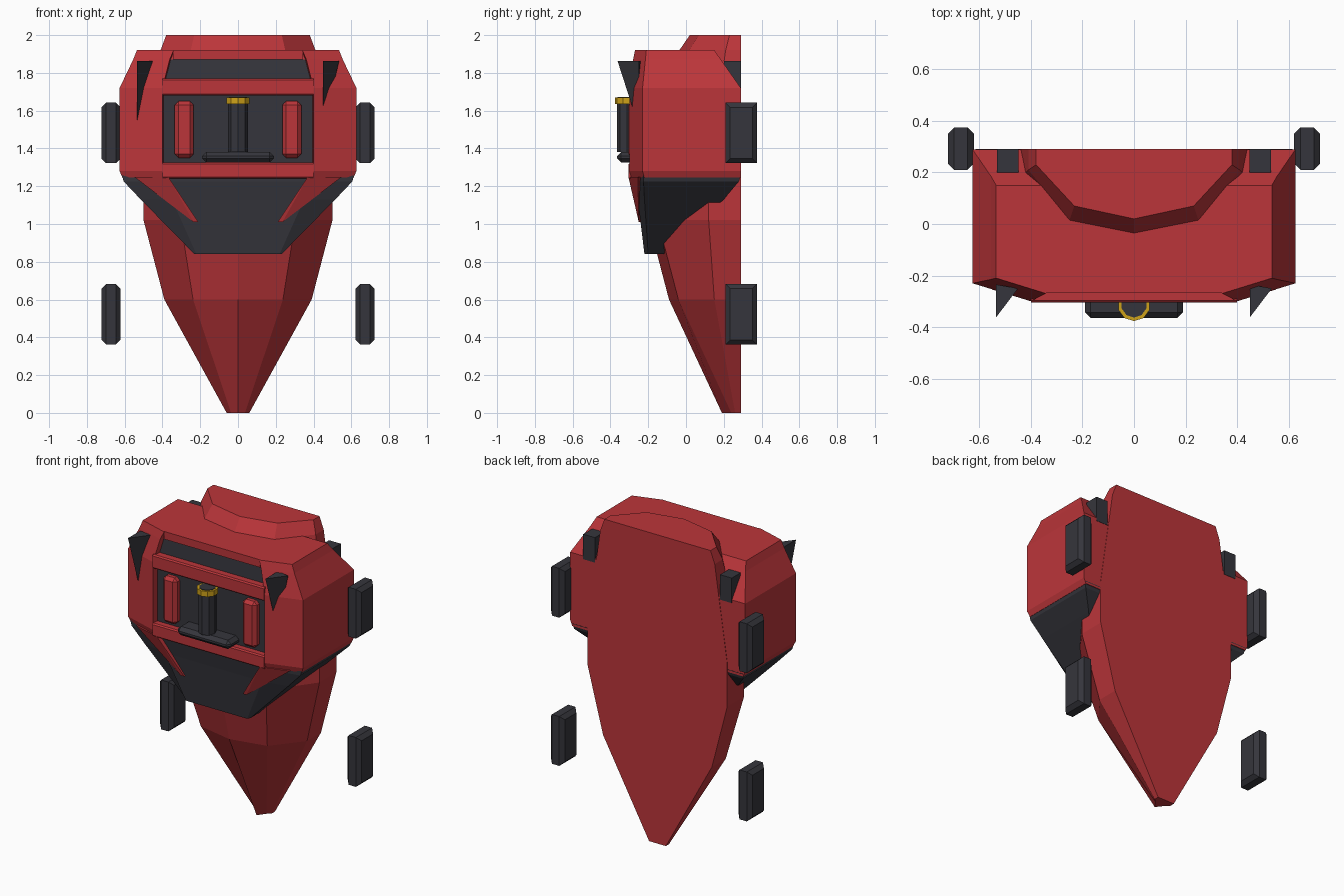
import bpy, bmesh, math
from mathutils import Vector

cube = bpy.data.objects.get("Cube")
if cube:
    bpy.data.objects.remove(cube)


def material(name, rgb):
    m = bpy.data.materials.new(name)
    m.use_nodes = True
    m.diffuse_color = (*rgb, 1)
    m.node_tree.nodes["Principled BSDF"].inputs["Base Color"].default_value = (*rgb, 1)
    return m


RED = material("red paint", (0.50, 0.036, 0.042))
DARK = material("dark grey", (0.036, 0.036, 0.045))
GOLD = material("yellow", (0.62, 0.36, 0.01))


def finish(name, bm, *mats):
    bmesh.ops.recalc_face_normals(bm, faces=bm.faces)
    mesh = bpy.data.meshes.new(name)
    bm.to_mesh(mesh)
    bm.free()
    for m in mats:
        mesh.materials.append(m)
    ob = bpy.data.objects.new(name, mesh)
    bpy.context.collection.objects.link(ob)
    return ob


def loft(name, rings, *mats):
    """Skin through (z, half outline) rings, each mirrored across x = 0."""
    bm = bmesh.new()
    loops = []
    for z, half in rings:
        full = half + [(-x, y) for x, y in reversed(half) if x > 0]
        loops.append([bm.verts.new((x, y, z)) for x, y in full])
    for a, b in zip(loops, loops[1:]):
        for i in range(len(a)):
            j = (i + 1) % len(a)
            bm.faces.new((a[i], a[j], b[j], b[i]))
    bm.faces.new(loops[0])
    bm.faces.new(loops[-1])
    return finish(name, bm, *mats)


def hull(name, points, mat):
    bm = bmesh.new()
    for p in points:
        bm.verts.new(p)
    bmesh.ops.convex_hull(bm, input=bm.verts)
    bmesh.ops.dissolve_limit(bm, angle_limit=0.01, verts=bm.verts, edges=bm.edges)
    return finish(name, bm, mat)


def box(name, lo, hi, mat, bevel=0, axes="xyz"):
    """Box between two corners; edges along the given axes are chamfered."""
    lo, hi = Vector(lo), Vector(hi)
    bm = bmesh.new()
    bmesh.ops.create_cube(bm, size=1)
    for v in bm.verts:
        v.co = (lo + hi) / 2 + v.co * (hi - lo)
    if bevel:
        keep = ["xyz".index(a) for a in axes]
        edges = [e for e in bm.edges
                 if any(abs((e.verts[0].co - e.verts[1].co)[k]) > 1e-5 for k in keep)]
        bmesh.ops.bevel(bm, geom=edges, offset=bevel, segments=1, affect="EDGES")
    return finish(name, bm, mat)


def rod(name, radius, sides, y, z0, z1, mat):
    bm = bmesh.new()
    bmesh.ops.create_cone(bm, cap_ends=True, segments=sides, radius1=radius,
                          radius2=radius, depth=z1 - z0)
    bmesh.ops.translate(bm, verts=bm.verts, vec=(0, y, (z0 + z1) / 2))
    return finish(name, bm, mat)


# Tapering hull with a flat back: z, half width, front y, side y
BACK = 0.292
sections = [(0, 0.06, 0.19, 0.26), (0.6, 0.39, -0.09, 0.15), (1.02, 0.50, -0.2, 0.12),
            (1.3, 0.50, -0.2, 0.12), (1.92, 0.41, -0.035, 0.21), (2, 0.38, 0.02, 0.23)]
loft("tapered_hull",
     [(z, [(0, yf), (0.61 * w, yf + 0.05), (w, ys), (w, BACK)]) for z, w, yf, ys in sections],
     RED)

# Upper body with a sunken front centre: z, inner x, outer x, centre y, front y, side y, back y
body_rows = [(1.245, 0.39, 0.612, -0.26, -0.29, -0.22, 0.29),
             (1.28, 0.395, 0.627, -0.26, -0.30, -0.23, 0.29),
             (1.72, 0.395, 0.627, -0.26, -0.30, -0.23, 0.29),
             (1.87, 0.357, 0.555, -0.245, -0.28, -0.215, 0.185),
             (1.92, 0.336, 0.535, -0.24, -0.27, -0.21, 0.15)]
body = loft("upper_body",
            [(z, [(xi, yc), (xi + 0.005, yf), (xo, ys), (xo, yb)])
             for z, xi, xo, yc, yf, ys, yb in body_rows], RED, DARK)
for f in body.data.polygons:
    if f.normal.y < -0.9 and abs(f.center.x) < 0.1 and f.center.z < 1.87:
        f.material_index = 1

# Frame around the sunken front panel
for name, z0, z1 in (("lower_front_bar", 1.24, 1.325), ("upper_front_bar", 1.68, 1.77)):
    box(name, (-0.4, -0.305, z0), (0.4, -0.24, z1), RED, 0.008, "x")
box("window_lip", (-0.345, -0.265, 1.87), (0.345, -0.235, 1.92), RED)

# Dark skirt under the body
loft("lower_skirt", [
    (0.84, [(0.22, -0.22), (0.23, -0.2), (0.23, -0.12)]),
    (1.13, [(0.35, -0.255), (0.515, -0.22), (0.515, 0.20)]),
    (1.225, [(0.39, -0.27), (0.605, -0.225), (0.605, 0.28)]),
    (1.262, [(0.39, -0.27), (0.615, -0.225), (0.615, 0.291)])], DARK)

# Paired parts
for s, side in ((1, "left"), (-1, "right")):
    wedge = [(0.37, -0.305, 1.25), (0.55, -0.255, 1.25), (0.21, -0.25, 1.01), (0.235, -0.25, 1.01)]
    hull(side + "_skirt_wedge",
         [(s * x, y + d, z) for x, y, z in wedge for d in (0, 0.06)], RED)
    box(side + "_front_pod", (s * 0.285 - 0.05, -0.305, 1.35),
        (s * 0.285 + 0.05, -0.24, 1.65), RED, 0.02)
    box(side + "_back_block", (s * 0.49 - 0.042, 0.20, 1.70),
        (s * 0.49 + 0.042, BACK, 1.862), DARK)
    for name, z in (("lower", 0.522), ("upper", 1.482)):
        box(f"{side}_{name}_thruster", (s * 0.672 - 0.05, 0.21, z - 0.16),
            (s * 0.672 + 0.05, 0.375, z + 0.16), DARK, 0.024, "yz")
    # Front spikes are the same way round on both sides
    x = 0.45 if s > 0 else -0.535
    hull(side + "_front_spike", [(x, -0.362, 1.862), (x, -0.235, 1.862),
         (x + 0.085, -0.25, 1.862), (x, -0.245, 1.5)], DARK)

# Central gun on its mount
box("gun_mount", (-0.19, -0.365, 1.325), (0.19, -0.24, 1.382), DARK, 0.022)
rod("gun_barrel", 0.053, 8, -0.313, 1.38, 1.64, DARK)
rod("gun_collar", 0.064, 10, -0.313, 1.635, 1.67, GOLD)
rod("gun_bore", 0.05, 10, -0.313, 1.66, 1.673, DARK)
